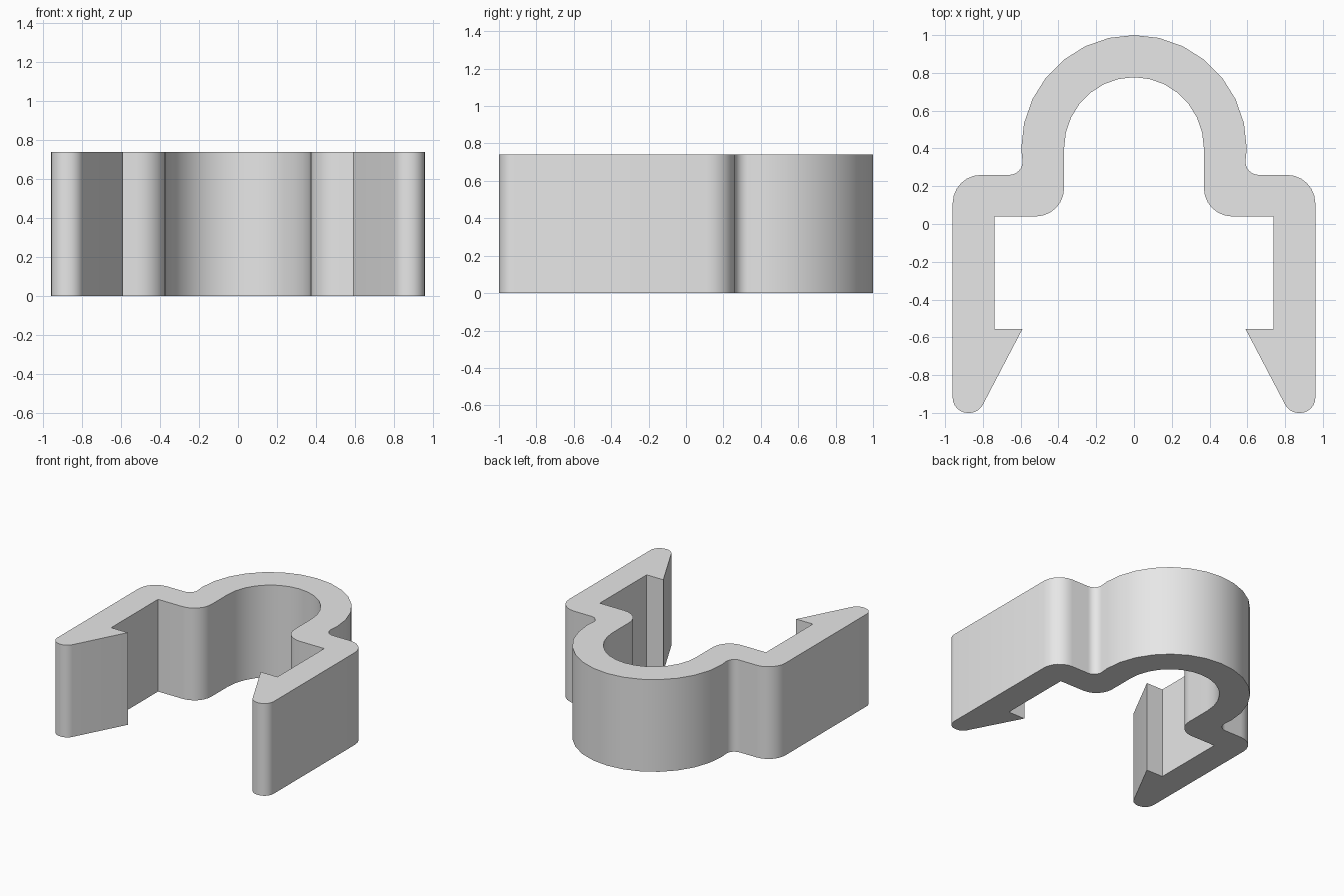
import bpy, bmesh
from math import sin, cos, pi, tan
from mathutils import Vector

cube = bpy.data.objects.get("Cube")
if cube:
    bpy.data.objects.remove(cube, do_unlink=True)

HEIGHT = 0.74
ARC_Y = 0.4
ARC_STEPS = 7


def quarter_arc(radius_x, radius_y):
    """Points from the top of the bow to its right side."""
    angles = [i * pi / 2 / ARC_STEPS for i in range(ARC_STEPS + 1)]
    return [Vector((radius_x * sin(a), ARC_Y + radius_y * cos(a))) for a in angles]


def fillet(before, corner, after, radius, steps=6):
    """Round one corner of the outline."""
    if radius == 0:
        return [corner]
    d1, d2 = (before - corner).normalized(), (after - corner).normalized()
    half = d1.angle(d2) / 2
    start = corner + d1 * radius / tan(half)
    centre = corner + (d1 + d2).normalized() * radius / sin(half)
    end = corner + d2 * radius / tan(half)
    u, v = start - centre, end - centre
    sweep = pi - 2 * half
    points = []
    for i in range(steps + 1):
        t = i / steps
        points.append(centre + (u * sin((1 - t) * sweep) + v * sin(t * sweep)) / sin(sweep))
    return points


# Corners of one arm, from the outside of the bow to its inside: x, y, radius
arm = [
    (0.59, 0.26, 0.07),     # neck
    (0.96, 0.26, 0.15),     # shoulder
    (0.96, -1.0, 0.08),     # tip, outer
    (0.823, -1.0, 0.08),    # tip, inner
    (0.59, -0.555, 0),      # barb point
    (0.738, -0.555, 0),     # barb root
    (0.738, 0.04, 0),       # inner shoulder
    (0.37, 0.04, 0.15),     # inner neck
]
outer = quarter_arc(0.597, 0.6)
inner = quarter_arc(0.37, 0.377)[::-1]

corners = [Vector((0.59, ARC_Y))] + [Vector(c[:2]) for c in arm] + [inner[0]]
half = list(outer)
for i, (_, _, radius) in enumerate(arm):
    half += fillet(corners[i], corners[i + 1], corners[i + 2], radius)
half += inner

# Mirror the half outline and extrude it
outline = half + [Vector((-p.x, p.y)) for p in half[-2:0:-1]]
bm = bmesh.new()
base = bm.faces.new([bm.verts.new((p.x, p.y, 0)) for p in outline])
result = bmesh.ops.extrude_face_region(bm, geom=[base], use_keep_orig=True)
top = [g for g in result["geom"] if isinstance(g, bmesh.types.BMVert)]
bmesh.ops.translate(bm, verts=top, vec=(0, 0, HEIGHT))
bmesh.ops.recalc_face_normals(bm, faces=bm.faces)
mesh = bpy.data.meshes.new("snap_clip")
bm.to_mesh(mesh)
bm.free()

clip = bpy.data.objects.new("snap_clip", mesh)
bpy.context.collection.objects.link(clip)

# Plain grey
grey = bpy.data.materials.new("light_grey")
grey.use_nodes = True
colour = (0.8, 0.8, 0.8, 1)
grey.diffuse_color = colour
grey.node_tree.nodes["Principled BSDF"].inputs["Base Color"].default_value = colour
mesh.materials.append(grey)

bpy.ops.object.select_all(action="DESELECT")
clip.select_set(True)
bpy.context.view_layer.objects.active = clip
bpy.ops.object.shade_smooth_by_angle()
